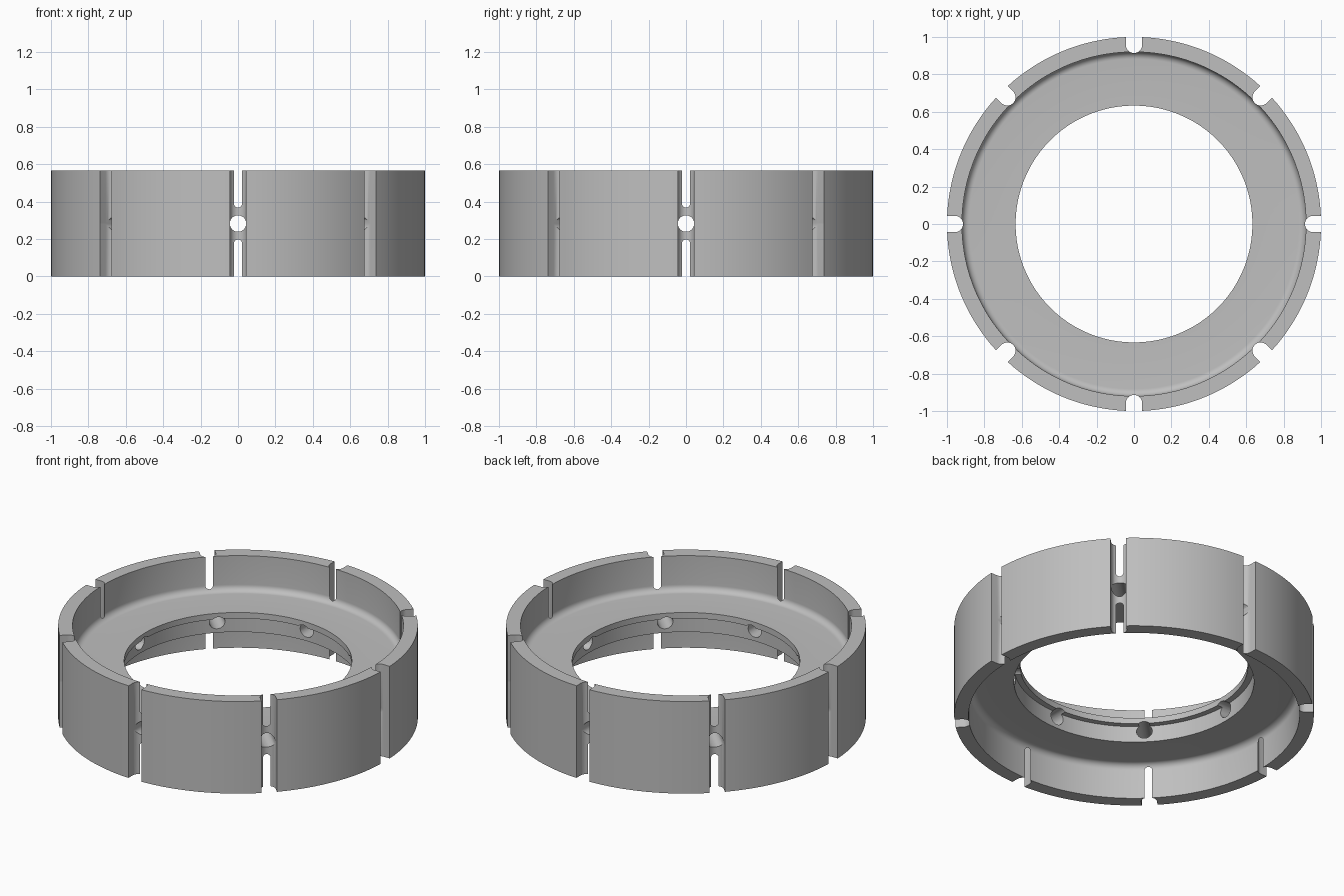
import bpy, bmesh
from math import sin, cos, pi, radians
from mathutils import Matrix

cube = bpy.data.objects.get("Cube")
if cube:
    bpy.data.objects.remove(cube, do_unlink=True)

HEIGHT = 0.565
MID = HEIGHT / 2
WALL = 0.92        # inner radius of the outer wall
FILLET = 0.038
WEB = 0.0675       # half thickness of the web
SLOT = 0.044       # slot and hole radius

grey = bpy.data.materials.new("satin grey")
grey.use_nodes = True
grey.diffuse_color = (0.52, 0.52, 0.52, 1)
grey.node_tree.nodes["Principled BSDF"].inputs["Base Color"].default_value = (0.52, 0.52, 0.52, 1)


def make_object(name, bm):
    bmesh.ops.recalc_face_normals(bm, faces=bm.faces)
    mesh = bpy.data.meshes.new(name)
    bm.to_mesh(mesh)
    bm.free()
    mesh.materials.append(grey)
    obj = bpy.data.objects.new(name, mesh)
    bpy.context.collection.objects.link(obj)
    return obj


def lathe(name, profile, steps):
    """Revolve a closed (radius, z) profile around the z axis."""
    bm = bmesh.new()
    rings = []
    for i in range(steps):
        a = 2 * pi * i / steps
        rings.append([bm.verts.new((r * cos(a), r * sin(a), z)) for r, z in profile])
    for i in range(steps):
        a, b = rings[i], rings[(i + 1) % steps]
        for j in range(len(profile)):
            k = (j + 1) % len(profile)
            bm.faces.new((a[j], a[k], b[k], b[j]))
    return make_object(name, bm)


def radial_cutters(name, outline, depth, to_part):
    """Extrude an outline into a prism and repeat it eight times around z."""
    bm = bmesh.new()
    for i in range(8):
        turn = Matrix.Rotation(i * pi / 4, 4, 'Z') @ to_part
        face = bm.faces.new([bm.verts.new((x, y, 0)) for x, y in outline])
        new = bmesh.ops.extrude_face_region(bm, geom=[face])["geom"]
        top = [v for v in new if isinstance(v, bmesh.types.BMVert)]
        bmesh.ops.translate(bm, verts=top, vec=(0, 0, depth))
        bmesh.ops.transform(bm, matrix=turn, verts=list(face.verts) + top)
    obj = make_object(name, bm)
    obj.hide_render = True
    return obj


# Ring section: outer wall, filleted web and undercut bore lip
fillet = [(WALL - FILLET * (1 - sin(t)), WEB + FILLET * (1 - cos(t)))
          for t in (i * pi / 16 for i in range(9))]
profile = [(1, 0), (1, HEIGHT), (WALL, HEIGHT)]
profile += [(r, MID + z) for r, z in reversed(fillet)]
profile += [(0.633, MID + WEB), (0.633, 0.314), (0.667, 0.314), (0.667, MID - WEB)]
profile += [(r, MID - z) for r, z in fillet]
profile += [(WALL, 0)]
ring = lathe("slotted_ring", profile, 144)

# Round-bottomed slots down the outside of the wall
slot = [(0.958 + SLOT * cos(t), SLOT * sin(t))
        for t in (pi / 2 + i * pi / 20 for i in range(21))]
slot += [(1.1, -SLOT), (1.1, SLOT)]
slots = radial_cutters("slot_cutter", slot, HEIGHT + 0.2, Matrix.Translation((0, 0, -0.1)))

# Radial drilled holes through the web
circle = [(SLOT * cos(i * pi / 16), SLOT * sin(i * pi / 16)) for i in range(32)]
holes = radial_cutters("hole_cutter", circle, 0.6,
                       Matrix.Translation((0.5, 0, MID)) @ Matrix.Rotation(pi / 2, 4, 'Y'))

# Cut and keep only the finished ring
for cutter in (slots, holes):
    mod = ring.modifiers.new(cutter.name, 'BOOLEAN')
    mod.operation = 'DIFFERENCE'
    mod.solver = 'EXACT'
    mod.object = cutter
bpy.context.view_layer.update()
cut = bpy.data.meshes.new_from_object(ring.evaluated_get(bpy.context.evaluated_depsgraph_get()))
ring.modifiers.clear()
ring.data = cut
for cutter in (slots, holes):
    bpy.data.objects.remove(cutter, do_unlink=True)

for obj in bpy.context.selected_objects:
    obj.select_set(False)
ring.select_set(True)
bpy.context.view_layer.objects.active = ring
bpy.ops.object.shade_smooth_by_angle(angle=radians(30))
